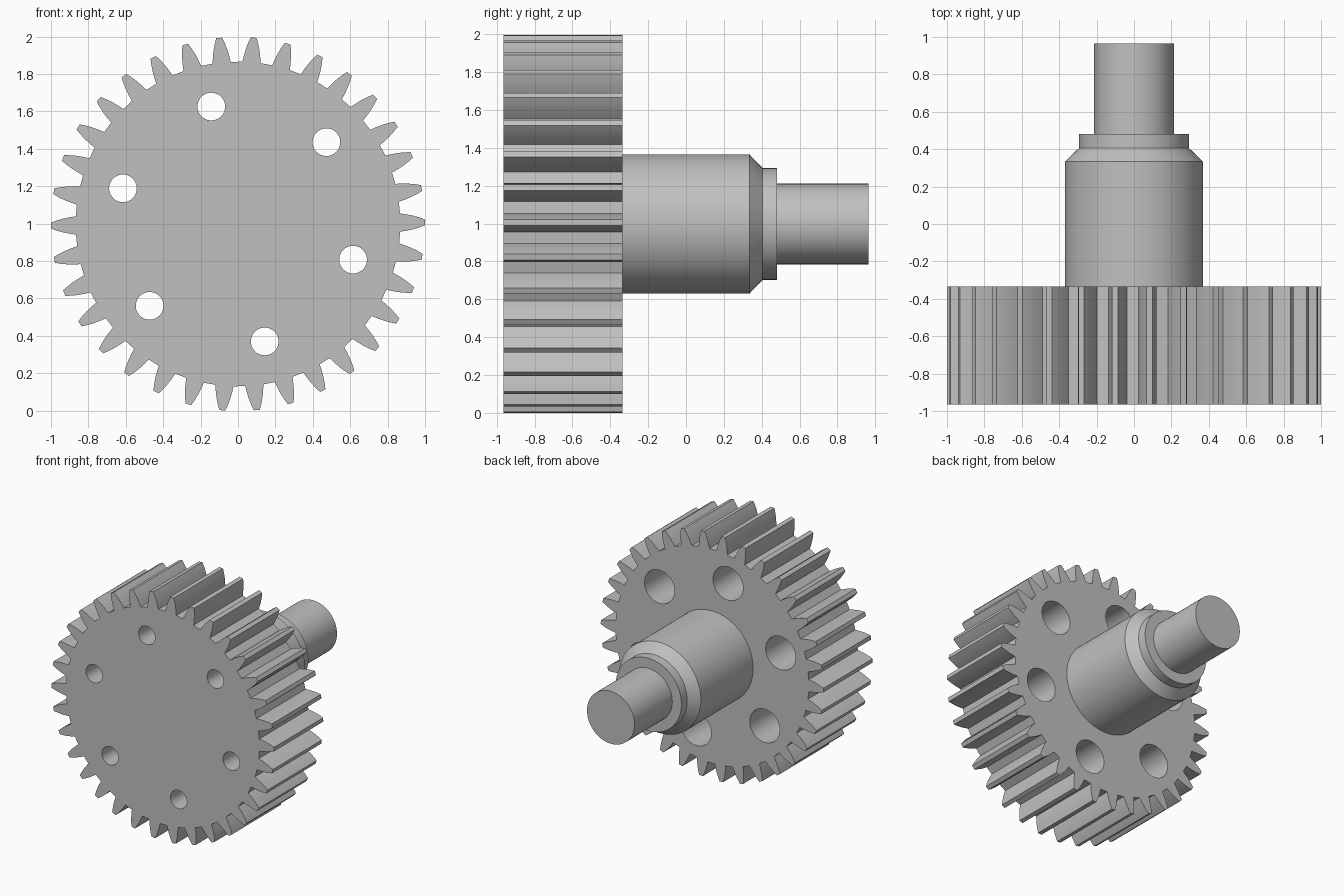
import bpy, bmesh, math

if "Cube" in bpy.data.objects:
    bpy.data.objects.remove(bpy.data.objects["Cube"], do_unlink=True)

CENTRE_Z = 0.998
FRONT, BACK, END = -0.965, -0.335, 0.965
TEETH = 34
TURN = math.radians(0.5)

steel = bpy.data.materials.new("steel grey")
steel.use_nodes = True
steel.diffuse_color = (0.53, 0.53, 0.53, 1)
steel.node_tree.nodes["Principled BSDF"].inputs["Base Color"].default_value = (0.53, 0.53, 0.53, 1)


def to_object(name, bm):
    bmesh.ops.recalc_face_normals(bm, faces=bm.faces[:])
    mesh = bpy.data.meshes.new(name)
    bm.to_mesh(mesh)
    bm.free()
    mesh.materials.append(steel)
    obj = bpy.data.objects.new(name, mesh)
    bpy.context.collection.objects.link(obj)
    return obj


def lathe(bm, profile, x=0.0, z=CENTRE_Z, sides=64):
    """Turn a list of (radius, y) about an axis along y, with capped ends."""
    rings = []
    for r, y in profile:
        rings.append([bm.verts.new((x + r * math.cos(2 * math.pi * i / sides), y,
                                    z + r * math.sin(2 * math.pi * i / sides)))
                      for i in range(sides)])
    for a, b in zip(rings, rings[1:]):
        for i in range(sides):
            j = (i + 1) % sides
            bm.faces.new((a[i], a[j], b[j], b[i]))
    bm.faces.new(rings[0])
    bm.faces.new(rings[-1])


def smooth(obj, degrees):
    bpy.ops.object.select_all(action="DESELECT")
    obj.select_set(True)
    bpy.context.view_layer.objects.active = obj
    bpy.ops.object.shade_smooth_by_angle(angle=math.radians(degrees))


# Gear wheel: one curved tooth flank (radius, half width), mirrored and repeated
flank = [(0.868, 0.049), (0.90, 0.044), (0.935, 0.037), (0.97, 0.027), (1.0, 0.016)]
tooth = [(r, -w) for r, w in flank] + [(r, w) for r, w in reversed(flank)]
bm = bmesh.new()
outline = []
for k in range(TEETH):
    a = TURN + 2 * math.pi * k / TEETH
    for r, w in tooth:
        t = a + math.asin(w / r)
        outline.append(bm.verts.new((r * math.cos(t), FRONT, CENTRE_Z + r * math.sin(t))))
face = bm.faces.new(outline)
extruded = bmesh.ops.extrude_face_region(bm, geom=[face])["geom"]
bmesh.ops.translate(bm, verts=[v for v in extruded if isinstance(v, bmesh.types.BMVert)],
                    vec=(0, BACK - FRONT, 0))
gear = to_object("gear_wheel", bm)

# Six stepped bolt holes: narrow at the front, wide at the back
bm = bmesh.new()
for k in range(6):
    a = math.radians(42.8 + 60 * k)
    lathe(bm, [(0.074, FRONT - 0.1), (0.074, -0.70), (0.135, -0.70), (0.135, BACK + 0.1)],
          0.644 * math.cos(a), CENTRE_Z + 0.644 * math.sin(a), 40)
cutter = to_object("bolt_hole_cutter", bm)
cutter.hide_render = True
cut = gear.modifiers.new("bolt_holes", "BOOLEAN")
cut.operation = "DIFFERENCE"
cut.solver = "EXACT"
cut.object = cutter
bpy.context.view_layer.objects.active = gear
gear.select_set(True)
bpy.ops.object.modifier_apply(modifier=cut.name)
bpy.data.objects.remove(cutter, do_unlink=True)
smooth(gear, 20)

# Stepped shaft: hub, chamfer, collar and journal
bm = bmesh.new()
lathe(bm, [(0.368, BACK - 0.005), (0.368, 0.335), (0.295, 0.405),
           (0.295, 0.48), (0.213, 0.48), (0.213, END)], sides=96)
shaft = to_object("stepped_shaft", bm)
smooth(shaft, 30)
